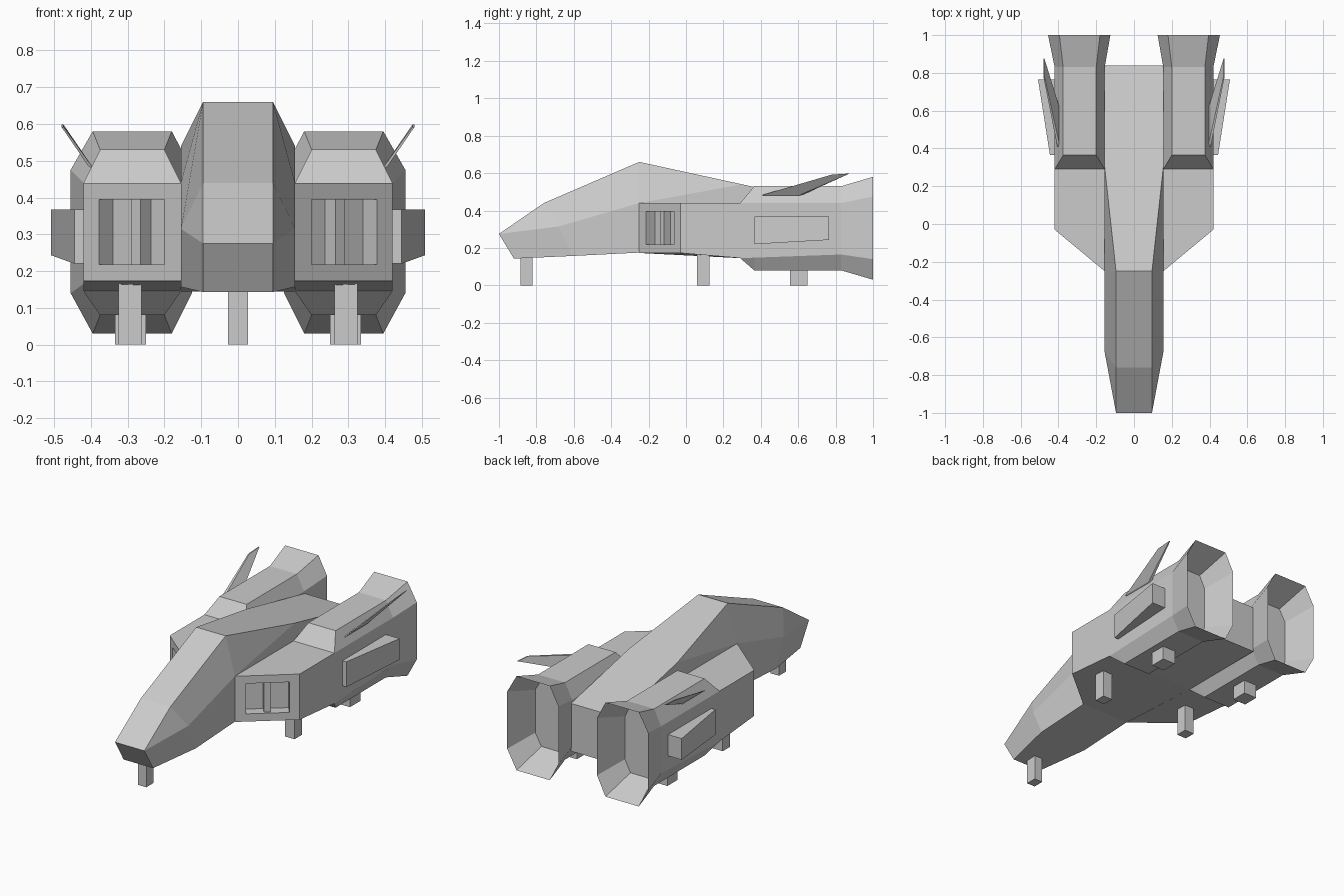
import bpy, bmesh
from mathutils import Vector

cube = bpy.data.objects.get("Cube")
if cube:
    bpy.data.objects.remove(cube)

grey = bpy.data.materials.new("hull_grey")
grey.use_nodes = True
GREY = (0.6, 0.6, 0.6, 1)
grey.diffuse_color = GREY
grey.node_tree.nodes["Principled BSDF"].inputs["Base Color"].default_value = GREY


def loft(name, rings, flip=False):
    """Skin equal-length rings of points, cap both ends; flip mirrors in x."""
    bm = bmesh.new()
    side = -1 if flip else 1
    loops = [[bm.verts.new((p[0] * side, p[1], p[2])) for p in r] for r in rings]
    n = len(loops[0])
    for a, b in zip(loops, loops[1:]):
        for i in range(n):
            j = (i + 1) % n
            bm.faces.new((a[i], a[j], b[j], b[i]))
    bm.faces.new(loops[0][::-1])
    bm.faces.new(loops[-1])
    bmesh.ops.remove_doubles(bm, verts=bm.verts, dist=0.0005)
    bmesh.ops.recalc_face_normals(bm, faces=bm.faces)
    mesh = bpy.data.meshes.new(name)
    bm.to_mesh(mesh)
    bm.free()
    mesh.materials.append(grey)
    obj = bpy.data.objects.new(name, mesh)
    bpy.context.collection.objects.link(obj)
    return obj


def pair(name, rings):
    loft("left_" + name, rings)
    loft("right_" + name, rings, True)


def box_rings(x0, x1, y0, y1, z0, z1):
    return [[(x0, y0, z), (x1, y0, z), (x1, y1, z), (x0, y1, z)] for z in (z0, z1)]


def hull_ring(top, side, bottom):
    half = [top, side, bottom]
    return half + [(-x, y, z) for x, y, z in reversed(half)]


# Fuselage: shoulder line merges with the roof edge behind the cockpit
loft("fuselage", [
    hull_ring((.095, -1, .275), (.095, -1, .275), (.095, -.92, .143)),
    hull_ring((.095, -.76, .44), (.155, -.68, .315), (.155, -.61, .157)),
    hull_ring((.095, -.25, .66), (.155, -.25, .44), (.155, -.25, .175)),
    hull_ring((.155, .3, .54), (.155, .3, .54), (.155, .3, .145)),
    hull_ring((.155, .84, .424), (.155, .84, .424), (.155, .84, .145)),
])

# Shoulder blocks with a recessed intake in the slanted front face
inner, outer = Vector((.155, -.25, 0)), Vector((.42, -.03, 0))
inward = Vector((-.64, .77, 0))


def front_quad(t0, t1, z0, z1, depth=0):
    a, b = (inner.lerp(outer, t) + inward * depth for t in (t0, t1))
    return [(a.x, a.y, z0), (b.x, b.y, z0), (b.x, b.y, z1), (a.x, a.y, z1)]


pair("shoulder", [
    [(.155, .3, .145), (.42, .3, .145), (.42, .3, .44), (.155, .3, .44)],
    front_quad(0, 1, .173, .44),
    front_quad(.17, .84, .218, .395),
    front_quad(.17, .84, .218, .395, .06),
])
pair("intake_post", [front_quad(.45, .55, .218, .395, .065),
                     front_quad(.45, .55, .218, .395, .015)])


# Engine pods: octagonal body, flared nozzle with a hollow end
def octagon(y, x0, x1, f0, f1, z0, s0, s1, z1):
    return [(f0, y, z0), (f1, y, z0), (x1, y, s0), (x1, y, s1),
            (f1, y, z1), (f0, y, z1), (x0, y, s1), (x0, y, s0)]


pair("engine", [
    octagon(.29, .155, .42, .155, .42, .145, .145, .44, .44),
    octagon(.365, .155, .42, .2, .375, .08, .148, .44, .53),
    octagon(.83, .155, .42, .2, .375, .08, .165, .44, .53),
    octagon(1, .125, .455, .18, .395, .03, .14, .475, .58),
    octagon(.82, .18, .4, .215, .36, .11, .18, .43, .5),
])

# Swept fins on the outer pod bevels
pair("fin", [
    [(.392, .41, .478), (.392, .61, .478), (.406, .61, .484), (.406, .41, .484)],
    [(.474, .78, .592), (.474, .875, .598), (.48, .875, .598), (.48, .78, .592)],
])

# Wedge-shaped side boxes
pair("side_box", [
    [(.4, .365, .22), (.445, .365, .22), (.445, .365, .367), (.4, .365, .367)],
    [(.4, .765, .243), (.508, .765, .243), (.508, .765, .367), (.4, .765, .367)],
])

# Landing legs
loft("nose_leg", box_rings(-.027, .027, -.885, -.82, 0, .16))
pair("middle_leg", box_rings(.263, .325, .058, .125, 0, .17))
pair("rear_leg", box_rings(.25, .335, .555, .65, 0, .1))
